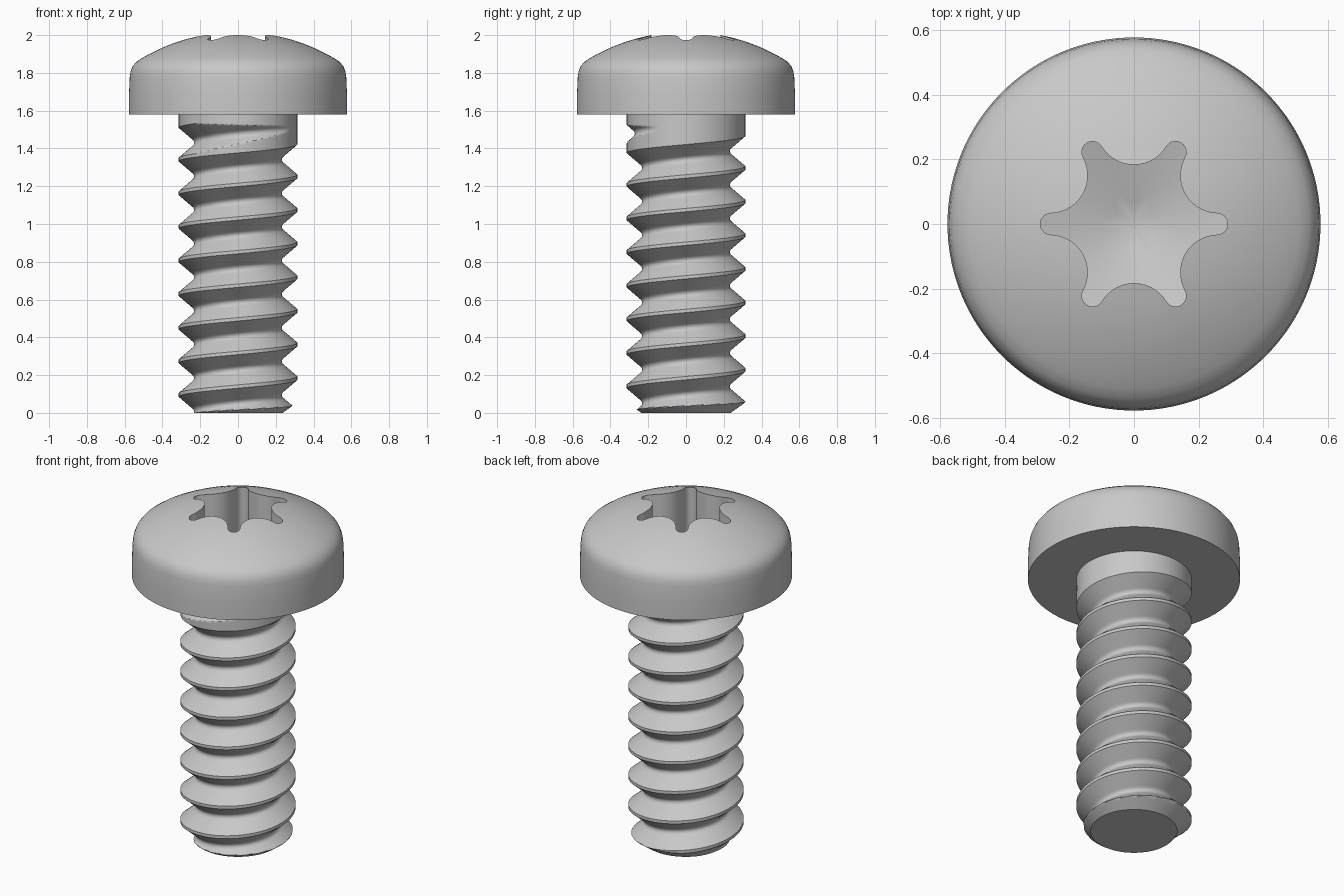
import bpy
import bmesh
from math import cos, sin, pi, tau, sqrt, floor, radians, hypot, atan2

if "Cube" in bpy.data.objects:
    bpy.data.objects.remove(bpy.data.objects["Cube"], do_unlink=True)

steel = bpy.data.materials.new("steel_grey")
steel.use_nodes = True
GREY = (0.58, 0.58, 0.58, 1)
steel.diffuse_color = GREY
steel.node_tree.nodes["Principled BSDF"].inputs["Base Color"].default_value = GREY


def loft(name, rings, closed):
    """Skin a list of equally long point rings and make a smooth object."""
    bm = bmesh.new()
    grid = [[bm.verts.new(p) for p in ring] for ring in rings]
    n = len(grid[0])
    for a, b in zip(grid, grid[1:]):
        for i in range(n if closed else n - 1):
            j = (i + 1) % n
            bm.faces.new((a[i], a[j], b[j], b[i]))
    bmesh.ops.remove_doubles(bm, verts=bm.verts, dist=1e-5)
    bmesh.ops.dissolve_degenerate(bm, edges=bm.edges, dist=1e-5)
    bmesh.ops.recalc_face_normals(bm, faces=bm.faces)
    mesh = bpy.data.meshes.new(name)
    bm.to_mesh(mesh)
    bm.free()
    mesh.materials.append(steel)
    ob = bpy.data.objects.new(name, mesh)
    bpy.context.collection.objects.link(ob)
    bpy.ops.object.select_all(action='DESELECT')
    ob.select_set(True)
    bpy.context.view_layer.objects.active = ob
    bpy.ops.object.shade_smooth_by_angle(angle=radians(30))
    return ob


# --- six-lobed recess outline: small tip arcs joined to wide valley arcs
TIP_R, TIP_D, VAL_R, VAL_D = 0.033, 0.257, 0.117, 0.30
N_TIP, N_VAL = 11, 13


def lobed_outline():
    vx, vy = VAL_D * cos(pi / 6), VAL_D * sin(pi / 6)
    a = atan2(vy, vx - TIP_D)
    lobe = []
    for i in range(N_TIP):
        t = -a + 2 * a * i / (N_TIP - 1)
        lobe.append((TIP_D + TIP_R * cos(t), TIP_R * sin(t)))
    half = a - pi / 6
    for i in range(1, N_VAL + 1):
        t = 7 * pi / 6 + half * (1 - 2 * i / (N_VAL + 1))
        lobe.append((vx + VAL_R * cos(t), vy + VAL_R * sin(t)))
    return [(x * cos(k) - y * sin(k), x * sin(k) + y * cos(k))
            for k in (tau * s / 6 for s in range(6)) for x, y in lobe]


def dome(r):
    return 2.017 - (1 - sqrt(1 - r * r))


def floor_z(r):
    return 1.62 + 0.28 * r


# --- head: conical recess floor, recess wall, dome, rounded rim, underside
star = lobed_outline()
count = len(star)
circle = [(cos(t), sin(t)) for t in
          (tau * (i - (N_TIP - 1) / 2) / count for i in range(count))]
rings = []
for s in (0, 0.35, 0.7, 1):
    rings.append([(x * s, y * s, floor_z(s * hypot(x, y))) for x, y in star])
for blend in (0, 0.3, 0.65, 1):
    ring = []
    for (x, y), (cx, cy) in zip(star, circle):
        px, py = x + (0.38 * cx - x) * blend, y + (0.38 * cy - y) * blend
        ring.append((px, py, dome(hypot(px, py))))
    rings.append(ring)
rim = [(0.43, dome(0.43)), (0.47, dome(0.47)), (0.51, 1.878), (0.54, 1.857),
       (0.558, 1.835), (0.568, 1.81), (0.573, 1.78), (0.577, 1.69),
       (0.577, 1.58), (0.3, 1.58)]
for r, z in rim:
    rings.append([(cx * r, cy * r, z) for cx, cy in circle])
loft("screw_head", rings, True)

# --- shank: right-handed thread groove that fades out below a plain neck,
#     with a chamfered tip
PITCH, START = 0.178, 0.006
CREST, ROOT = 0.314, 0.232
THREAD_TOP, NECK_TOP = 1.55, 1.585
LAST_TURN, FADE = 7.92, 0.3
FLAT, FLANK = 0.05, 0.39
STEPS = 12
half_profile = [(0, 1)]
for i in range(STEPS + 1):
    f = i / STEPS
    half_profile.append((FLAT + (FLANK - FLAT) * f, 1 - 0.87 * f))
half_profile += [(0.415, 0.075), (0.45, 0.025), (0.5, 0)]
profile = half_profile + [(1 - u, h) for u, h in half_profile[-2:0:-1]]


def thread_radius(turn, z):
    s = (z - START) / PITCH - turn
    u = s - floor(s)
    groove = floor(s) + turn
    u = min(u, 1 - u)
    for (u0, h0), (u1, h1) in zip(half_profile, half_profile[1:]):
        if u <= u1:
            h = h0 + (h1 - h0) * (u - u0) / (u1 - u0)
            break
    # the cutter moves outward near the upper end of the groove
    lift = 1 - max(0, min(1, (LAST_TURN - groove) / FADE))
    r = ROOT + (CREST - ROOT) * min(1, h + lift)
    return min(r, ROOT + 0.004 + 1.4 * z)


SEGMENTS = 120
columns = []
for i in range(SEGMENTS + 1):
    turn = i / SEGMENTS
    section = [(0, 0)]
    for k in range(-2, 10):
        for u, h in profile:
            z = START + PITCH * (k + u + turn)
            z = max(0, min(THREAD_TOP, z))
            section.append((thread_radius(turn, z), z))
    section += [(CREST, THREAD_TOP), (CREST, NECK_TOP)]
    c, s = cos(tau * turn), sin(tau * turn)
    columns.append([(r * c, r * s, z) for r, z in section])
loft("threaded_shank", columns, False)
